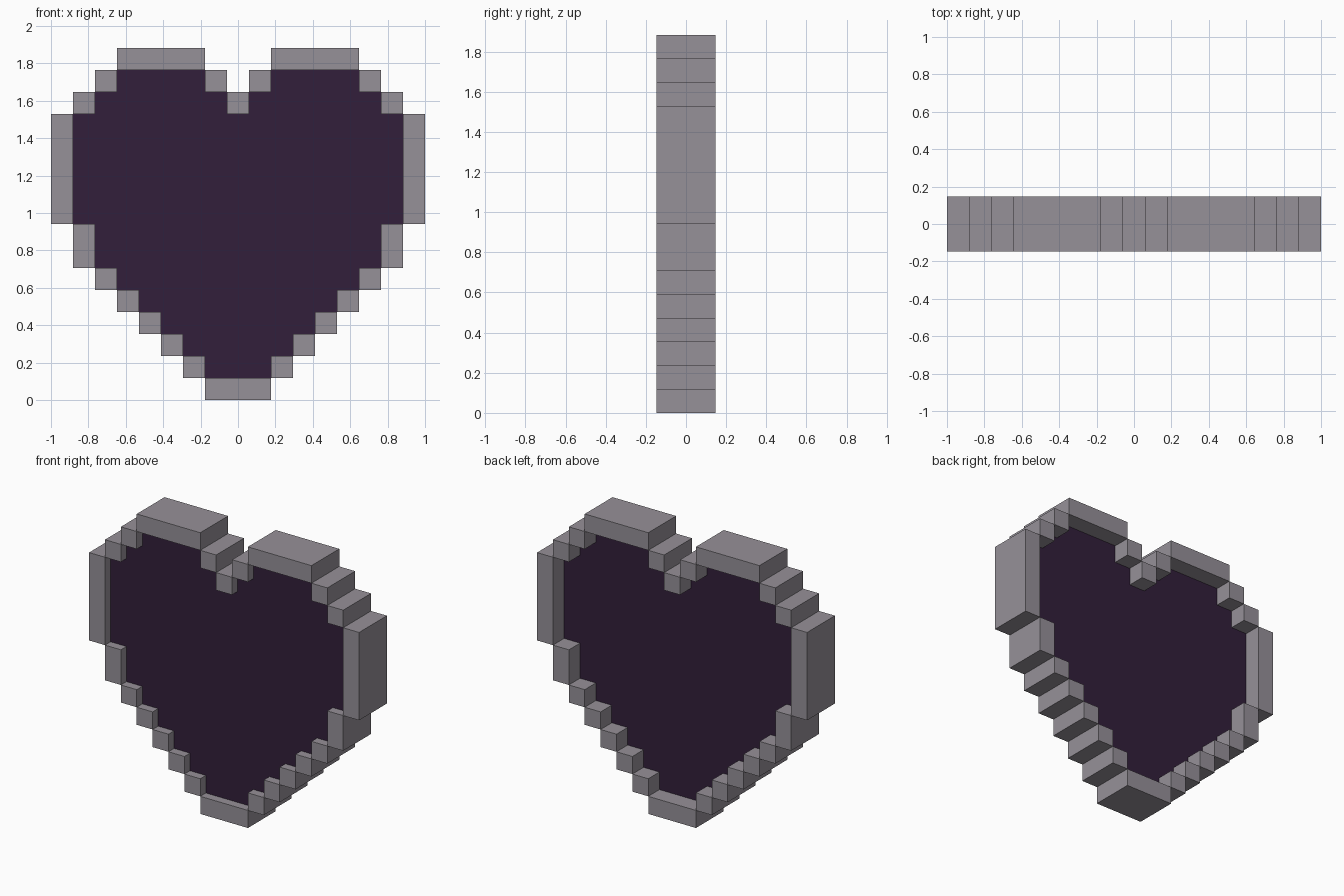
import bpy, bmesh
from mathutils import Matrix

if "Cube" in bpy.data.objects:
    bpy.data.objects.remove(bpy.data.objects["Cube"])

CELL = 2 / 17            # pixel size of the heart
BORDER_D = 1.25 * CELL   # half depth of the raised border
PANEL_FRONT = -0.75 * CELL   # filling is set back half a pixel in front
PANEL_BACK = 0.25 * CELL     # and a whole pixel behind


def material(name, rgb):
    m = bpy.data.materials.new(name)
    m.diffuse_color = (*rgb, 1)
    m.use_nodes = True
    m.node_tree.nodes["Principled BSDF"].inputs["Base Color"].default_value = m.diffuse_color
    return m


def make_object(name, bm, mat):
    bmesh.ops.recalc_face_normals(bm, faces=bm.faces)
    mesh = bpy.data.meshes.new(name)
    bm.to_mesh(mesh)
    bm.free()
    mesh.materials.append(mat)
    ob = bpy.data.objects.new(name, mesh)
    bpy.context.collection.objects.link(ob)
    return ob


def add_block(bm, x0, x1, z0, z1):
    centre = Matrix.Translation(((x0 + x1) / 2 * CELL, 0, (z0 + z1) / 2 * CELL))
    size = Matrix.Diagonal(((x1 - x0) * CELL, 2 * BORDER_D, (z1 - z0) * CELL, 1))
    bmesh.ops.create_cube(bm, size=1, matrix=centre @ size)


grey = material("border grey", (0.305, 0.282, 0.315))
purple = material("dark purple", (0.032, 0.0133, 0.043))

# Border: bottom tip and top notch, then mirrored pixel blocks
bm = bmesh.new()
add_block(bm, -1.5, 1.5, 0, 1)
add_block(bm, -0.5, 0.5, 13, 14)
side = [(i + 0.5, i + 1.5, i, i + 1) for i in range(1, 6)]      # lower staircase
side += [(6.5, 7.5, 6, 8), (7.5, 8.5, 8, 13), (6.5, 7.5, 13, 14),
         (5.5, 6.5, 14, 15), (1.5, 5.5, 15, 16), (0.5, 1.5, 14, 15)]
for x0, x1, z0, z1 in side:
    add_block(bm, x0, x1, z0, z1)
    add_block(bm, -x1, -x0, z0, z1)
make_object("heart_border", bm, grey)

# Filling: stepped heart outline, mirrored and extruded
half = []
for i in range(1, 6):
    half += [(i + 0.5, i), (i + 0.5, i + 1)]
half += [(6.5, 6), (6.5, 8), (7.5, 8), (7.5, 13), (6.5, 13), (6.5, 14),
         (5.5, 14), (5.5, 15), (1.5, 15), (1.5, 14), (0.5, 14), (0.5, 13)]
outline = half + [(-x, z) for x, z in reversed(half)]
bm = bmesh.new()
face = bm.faces.new([bm.verts.new((x * CELL, PANEL_FRONT, z * CELL)) for x, z in outline])
ext = bmesh.ops.extrude_face_region(bm, geom=[face], use_keep_orig=True)
verts = [v for v in ext["geom"] if isinstance(v, bmesh.types.BMVert)]
bmesh.ops.translate(bm, verts=verts, vec=(0, PANEL_BACK - PANEL_FRONT, 0))
make_object("heart_filling", bm, purple)
